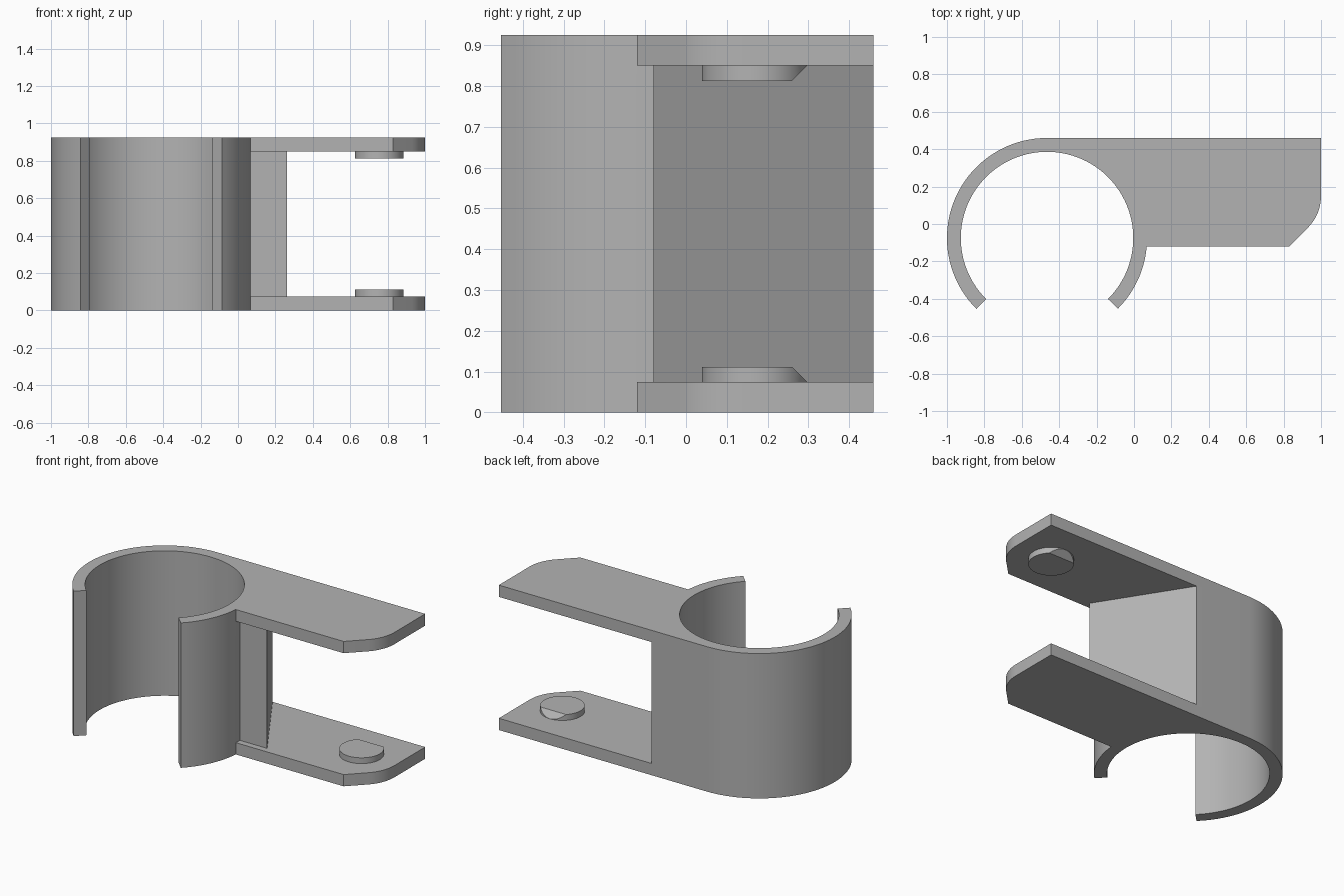
import bpy, bmesh
from math import sin, cos, radians
from mathutils import Matrix, Vector

if "Cube" in bpy.data.objects:
    bpy.data.objects.remove(bpy.data.objects["Cube"], do_unlink=True)

HEIGHT, PLATE = 0.925, 0.075
CX, CY, R_OUT, R_IN = -0.465, -0.075, 0.535, 0.461

grey = bpy.data.materials.new("plain grey")
grey.use_nodes = True
colour = (0.45, 0.45, 0.45, 1)
grey.diffuse_color = colour
grey.node_tree.nodes["Principled BSDF"].inputs["Base Color"].default_value = colour


def arc(x, y, r, start, end, steps):
    angles = [radians(start + (end - start) * i / steps) for i in range(steps + 1)]
    return [(x + r * cos(a), y + r * sin(a)) for a in angles]


def add_object(name, bm):
    bmesh.ops.recalc_face_normals(bm, faces=bm.faces)
    mesh = bpy.data.meshes.new(name)
    bm.to_mesh(mesh)
    bm.free()
    mesh.materials.append(grey)
    obj = bpy.data.objects.new(name, mesh)
    bpy.context.collection.objects.link(obj)
    return obj


def prism(name, outline, z0, z1):
    bm = bmesh.new()
    base = bm.faces.new([bm.verts.new((x, y, z0)) for x, y in outline])
    top = bmesh.ops.extrude_face_region(bm, geom=[base], use_keep_orig=True)["geom"]
    verts = [v for v in top if isinstance(v, bmesh.types.BMVert)]
    bmesh.ops.translate(bm, verts=verts, vec=(0, 0, z1 - z0))
    return add_object(name, bm)


def activate(obj):
    bpy.ops.object.select_all(action='DESELECT')
    obj.select_set(True)
    bpy.context.view_layer.objects.active = obj


# Open ring with a flat arm, in one outline
outline = arc(CX, CY, R_OUT, 225, 90, 40)
outline += [(1, CY + R_OUT)]
outline += arc(0.76, 0.15, 0.24, 0, -45, 10)
outline += [(0.83, -0.12)]
outline += arc(CX, CY, R_OUT, -4.8, -45, 12)
outline += arc(CX, CY, R_IN, -45, 225, 80)
clip = prism("clip_body", outline, 0, HEIGHT)

# Gap between the two arm plates, with a slanted web wall
front, back = Vector((0.262, -0.08)), Vector((-0.078, 0.46))
beyond = back + (back - front) * 0.2
gap = [tuple(front), tuple(beyond), (1.2, beyond.y), (1.2, -0.3),
       (0.068, -0.3), (0.068, -0.12), (0.07, -0.08)]
cutter = prism("gap_cutter", gap, PLATE, HEIGHT - PLATE)
cutter.hide_render = True
cut = clip.modifiers.new("gap", 'BOOLEAN')
cut.operation, cut.solver, cut.object = 'DIFFERENCE', 'EXACT', cutter
activate(clip)
bpy.ops.object.modifier_apply(modifier=cut.name)
bpy.data.objects.remove(cutter, do_unlink=True)
bpy.ops.object.shade_smooth_by_angle(angle=radians(25))

# Chamfered snap pegs facing each other inside the arm
for name, mirrored in (("lower_peg", False), ("upper_peg", True)):
    bm = bmesh.new()
    low, high = PLATE - 0.01, PLATE + 0.037
    bmesh.ops.create_cone(bm, cap_ends=True, segments=48, radius1=0.129, radius2=0.129,
                          depth=high - low,
                          matrix=Matrix.Translation((0.755, 0.168, (low + high) / 2)))
    hit = bmesh.ops.bisect_plane(bm, geom=bm.verts[:] + bm.edges[:] + bm.faces[:],
                                 plane_co=(0, 0.26, high), plane_no=(0, 1, 1),
                                 clear_outer=True)
    rim = [e for e in hit["geom_cut"] if isinstance(e, bmesh.types.BMEdge)]
    bmesh.ops.contextual_create(bm, geom=rim)
    if mirrored:
        for v in bm.verts:
            v.co.z = HEIGHT - v.co.z
    activate(add_object(name, bm))
    bpy.ops.object.shade_smooth_by_angle(angle=radians(25))
